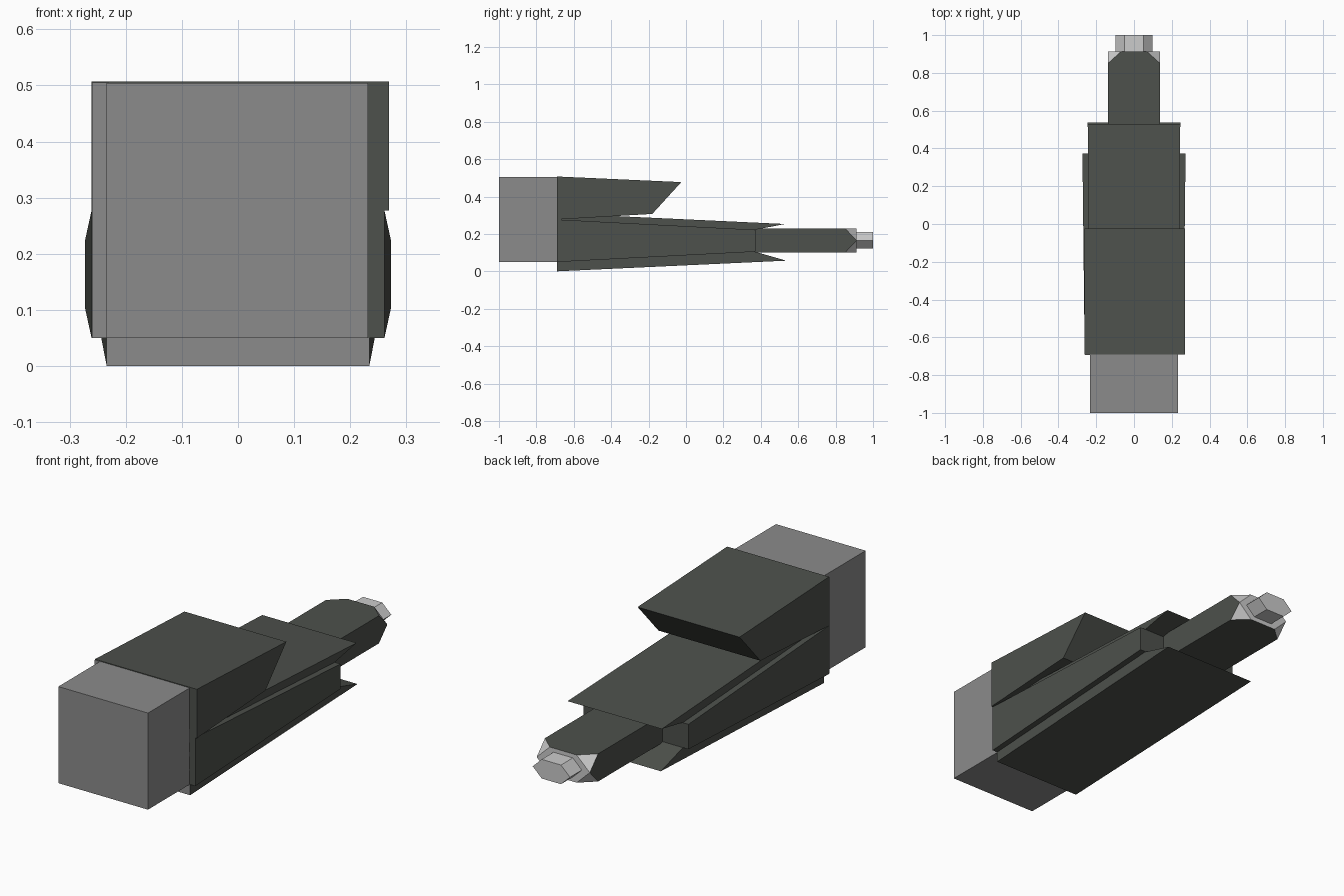
import bpy, bmesh

if "Cube" in bpy.data.objects:
    bpy.data.objects.remove(bpy.data.objects["Cube"])


def material(name, r, g, b):
    m = bpy.data.materials.new(name)
    m.diffuse_color = (r, g, b, 1)
    m.use_nodes = True
    m.node_tree.nodes["Principled BSDF"].inputs["Base Color"].default_value = m.diffuse_color
    return m


DARK = material("dark_metal", 0.075, 0.082, 0.072)
GREY = material("mid_grey", 0.26, 0.26, 0.26)
LIGHT = material("light_grey", 0.75, 0.75, 0.75)


def loft(name, ring_a, ring_b, mats, pick=None):
    """Closed solid between two rings; pick(face) chooses the material slot."""
    bm = bmesh.new()
    a = [bm.verts.new(p) for p in ring_a]
    b = [bm.verts.new(p) for p in ring_b]
    n = len(a)
    bm.faces.new(a)
    bm.faces.new(b[::-1])
    for i in range(n):
        j = (i + 1) % n
        bm.faces.new((a[i], b[i], b[j], a[j]))
    return finish(name, bm, mats, pick)


def finish(name, bm, mats, pick=None):
    bmesh.ops.recalc_face_normals(bm, faces=bm.faces)
    bm.normal_update()
    if pick:
        for f in bm.faces:
            f.material_index = pick(f)
    me = bpy.data.meshes.new(name)
    bm.to_mesh(me)
    bm.free()
    for m in mats:
        me.materials.append(m)
    ob = bpy.data.objects.new(name, me)
    bpy.context.collection.objects.link(ob)
    return ob


def rect(y, x0, x1, z0, z1):
    return [(x0, y, z0), (x1, y, z0), (x1, y, z1), (x0, y, z1)]


def front_grey(f):
    return 1 if f.normal.y < -0.9 else 0


# Front block and the narrow rim beside it
loft("front_block", rect(-1, -0.234, 0.232, 0.05, 0.504),
     rect(-0.68, -0.234, 0.232, 0.05, 0.504), [GREY])
loft("left_rim", rect(-0.693, -0.26, -0.23, 0.05, 0.505),
     rect(-0.688, -0.26, -0.23, 0.05, 0.505), [GREY])

# Upper housing with an undercut nose
side = [(-0.69, 0.277), (-0.18, 0.307), (-0.025, 0.477), (-0.69, 0.507)]
loft("upper_housing", [(-0.261, y, z) for y, z in side],
     [(0.269, y, z) for y, z in side], [DARK])

# Side body: narrows in height and flares slightly towards the back
loft("side_body", rect(-0.69, -0.261, 0.261, 0.05, 0.277),
     rect(0.372, -0.273, 0.273, 0.105, 0.222), [DARK])

# Core with overhanging top and bottom plates
core = [(-0.69, 0.0), (0.537, 0.057), (0.368, 0.105),
        (0.368, 0.222), (0.53, 0.253), (-0.69, 0.31)]


def half_width(y):
    return 0.234 + 0.011 * (y + 0.69) / 1.22


loft("plate_core", [(-half_width(y), y, z) for y, z in core],
     [(half_width(y), y, z) for y, z in core], [DARK, GREY], front_grey)

# Barrel: box whose four end corners are cut to leave a hexagonal end
bm = bmesh.new()
hw, z0, z1, zm = 0.138, 0.1, 0.23, 0.165
start = [bm.verts.new(p) for p in rect(0.36, -hw, hw, z0, z1)]
edge = [bm.verts.new(p) for p in rect(0.85, -hw, hw, z0, z1)]
tip = [bm.verts.new((x, 0.912, z)) for x, z in
       [(-0.07, z0), (0.07, z0), (hw, zm), (0.07, z1), (-0.07, z1), (-hw, zm)]]
bm.faces.new(start)
bm.faces.new(tip)
sides = [(0, 1, (1, 0)), (1, 2, (3, 2)) , (2, 3, (4, 3)), (3, 0, (5,))]
sides[1] = (1, 2, (2,))
for i, j, mid in sides:
    bm.faces.new([start[i], start[j], edge[j], *[tip[k] for k in mid], edge[i]])
for i, (p, q) in enumerate([(5, 0), (1, 2), (2, 3), (4, 5)]):
    bm.faces.new((edge[i], tip[p], tip[q]))
finish("barrel", bm, [DARK, LIGHT], lambda f: 1 if f.normal.y > 0.2 else 0)

# Hexagonal muzzle tip
hexagon = [(-0.05, 0.121), (0.05, 0.121), (0.097, 0.166),
           (0.05, 0.211), (-0.05, 0.211), (-0.097, 0.166)]
loft("muzzle_tip", [(x, 0.905, z) for x, z in hexagon],
     [(x, 1.0, z) for x, z in hexagon], [LIGHT])
